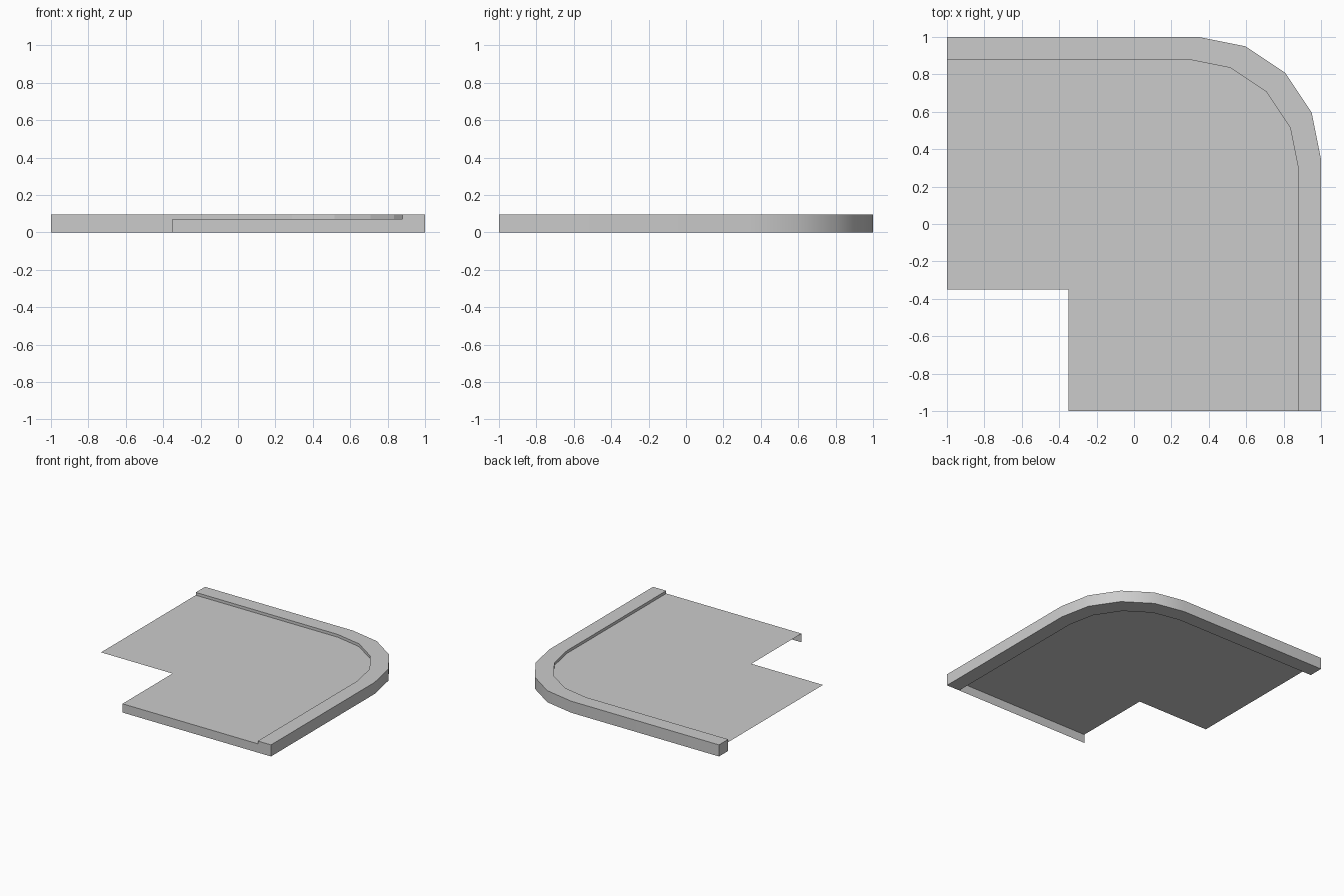
import bpy, bmesh
from math import sin, cos, pi

if "Cube" in bpy.data.objects:
    bpy.data.objects.remove(bpy.data.objects["Cube"])

KERB_TOP, ROAD_Z = 0.095, 0.072


def rounded_path(edge, centre, steps=4):
    """Back-left end, round the corner, to the front-right end."""
    r = edge - centre
    arc = [(centre + r * sin(i * pi / 2 / steps), centre + r * cos(i * pi / 2 / steps))
           for i in range(steps + 1)]
    return [(-1, edge)] + arc + [(edge, -1)]


def add_object(name, bm):
    mesh = bpy.data.meshes.new(name)
    bm.to_mesh(mesh)
    bm.free()
    bpy.context.collection.objects.link(bpy.data.objects.new(name, mesh))


outer = rounded_path(1.0, 0.345)
inner = rounded_path(0.88, 0.29)

# Kerb: rectangular section swept round the corner, outer wall smooth
bm = bmesh.new()
rings = [[bm.verts.new((*o, 0)), bm.verts.new((*o, KERB_TOP)),
          bm.verts.new((*i, KERB_TOP)), bm.verts.new((*i, 0))]
         for o, i in zip(outer, inner)]
for a, b in zip(rings, rings[1:]):
    for k in range(4):
        n = (k + 1) % 4
        bm.faces.new((a[k], a[n], b[n], b[k])).smooth = (k == 0)
bm.faces.new(rings[0])
bm.faces.new(rings[-1])
bmesh.ops.recalc_face_normals(bm, faces=bm.faces)
add_object("kerb", bm)

# Road surface: thin L-shaped sheet inside the kerb, with a front skirt
bm = bmesh.new()
outline = inner + [(-0.35, -1), (-0.35, -0.35), (-1, -0.35)]
top = [bm.verts.new((x, y, ROAD_Z)) for x, y in outline]
sheet = bm.faces.new(top)
sheet.normal_update()
if sheet.normal.z < 0:
    sheet.normal_flip()
right, left = top[len(inner) - 1], top[len(inner)]
low_left = bm.verts.new((-0.35, -1, 0))
low_right = bm.verts.new((0.88, -1, 0))
bm.faces.new((low_left, low_right, right, left))
add_object("road_surface", bm)
